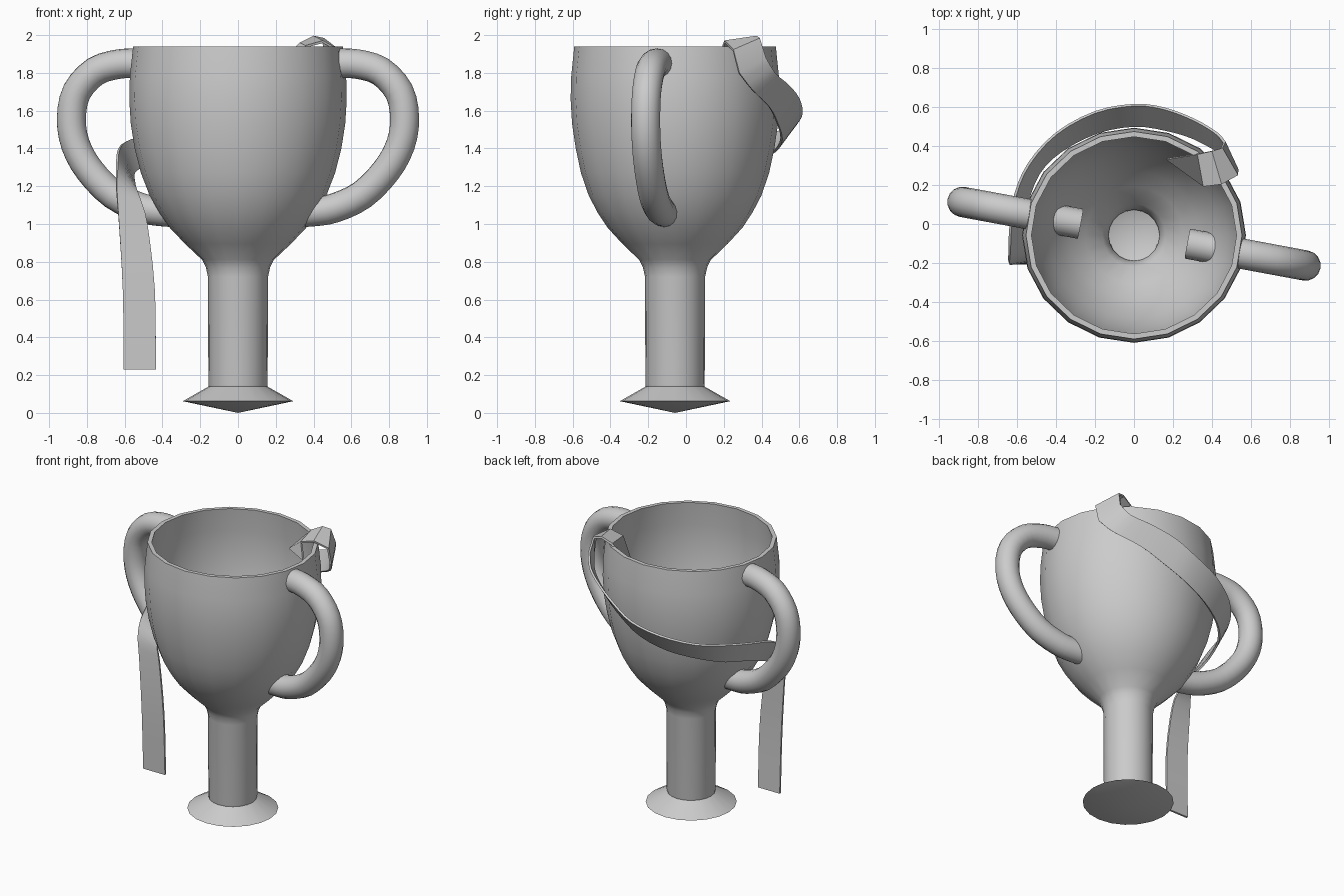
import bpy, bmesh, math
from mathutils import Vector, Matrix

if "Cube" in bpy.data.objects:
    bpy.data.objects.remove(bpy.data.objects["Cube"])


def shade(ob, angle):
    bpy.ops.object.select_all(action='DESELECT')
    ob.select_set(True)
    bpy.context.view_layer.objects.active = ob
    bpy.ops.object.shade_smooth_by_angle(angle=math.radians(angle))


def add_mesh(name, verts, faces, angle=40):
    me = bpy.data.meshes.new(name)
    me.from_pydata([tuple(v) for v in verts], [], faces)
    bm = bmesh.new()
    bm.from_mesh(me)
    bmesh.ops.remove_doubles(bm, verts=bm.verts, dist=1e-5)
    bmesh.ops.recalc_face_normals(bm, faces=bm.faces)
    bm.to_mesh(me)
    bm.free()
    ob = bpy.data.objects.new(name, me)
    bpy.context.collection.objects.link(ob)
    shade(ob, angle)
    return ob


def spline(pts, steps):
    """Catmull-Rom samples through the points."""
    P = [Vector(p) for p in pts]
    P = [2 * P[0] - P[1]] + P + [2 * P[-1] - P[-2]]
    out = []
    for a, b, c, d in zip(P, P[1:], P[2:], P[3:]):
        for k in range(steps):
            t = k / steps
            out.append(0.5 * (2 * b + (c - a) * t + (2 * a - 5 * b + 4 * c - d) * t * t
                              + (3 * b - a - 3 * c + d) * t ** 3))
    return out + [P[-2]]


def bridge(rows, n):
    return [(r * n + i, r * n + (i + 1) % n, (r + 1) * n + (i + 1) % n, (r + 1) * n + i)
            for r in range(rows - 1) for i in range(n)]


# Cup: lathed foot, stem and slightly oval bowl with a thin wall
CY, SIDES, WALL = -0.058, 20, 0.028
foot = [(0.0, 0.0), (0.2925, 0.062), (0.155, 0.14)]
bowl = [(0.157, 0.15), (0.159, 0.72), (0.17, 0.77), (0.19, 0.81), (0.28, 0.895), (0.36, 0.98),
        (0.415, 1.06), (0.465, 1.15), (0.51, 1.27), (0.542, 1.40), (0.562, 1.53), (0.57, 1.66),
        (0.567, 1.78), (0.55, 1.94)]
inner = [(r - WALL, z + (WALL * 0.6 if z < 1.2 else 0)) for r, z in reversed(bowl)]
profile = foot + bowl + inner + [(0.0, 0.12)]
verts = []
for r, z in profile:
    oval = min(1, max(0, (z - 0.8) / 0.6))
    for i in range(SIDES):
        a = math.tau * i / SIDES
        verts.append((r * (1 + 0.01 * oval) * math.cos(a),
                      CY + r * (1 - 0.03 * oval) * math.sin(a), z))
add_mesh("cup", verts, bridge(len(profile), SIDES), 60)

# Two handles: round tubes swept in a radial plane, turned slightly about z
handle_path = [(0.535, 1.85), (0.64, 1.847), (0.768, 1.808), (0.868, 1.70), (0.897, 1.56),
               (0.875, 1.42), (0.80, 1.285), (0.67, 1.155), (0.52, 1.085), (0.40, 1.065), (0.28, 1.06)]
RING, TUBE = 16, 0.078
path = spline([(x, 0, z) for x, z in handle_path], 3)
for name, turn in (("right_handle", -10.5), ("left_handle", 169.5)):
    M = Matrix.Translation((0, -0.05, 0)) @ Matrix.Rotation(math.radians(turn), 4, 'Z')
    verts = []
    for k, p in enumerate(path):
        t = (path[min(k + 1, len(path) - 1)] - path[max(k - 1, 0)]).normalized()
        side = Vector((0, 1, 0))
        up = t.cross(side)
        for i in range(RING):
            a = math.tau * i / RING
            verts.append(M @ (p + TUBE * (math.cos(a) * side + math.sin(a) * up)))
    n = len(verts)
    caps = [tuple(range(RING)), tuple(range(n - RING, n))]
    add_mesh(name, verts, bridge(len(path), RING) + caps)

# Ribbon: pairs of edge points, from inside the rim, round the back, to the hanging end
over_rim = [((0.17, 0.335, 1.79), (0.36, 0.22, 1.80)),
            ((0.33, 0.36, 1.955), (0.36, 0.195, 1.94)),
            ((0.40, 0.375, 1.99), (0.45, 0.205, 1.965)),
            ((0.45, 0.39, 1.98), (0.53, 0.25, 1.92))]
round_back = [((0.465, 0.42, 1.88), (0.53, 0.28, 1.80)),
              ((0.42, 0.47, 1.80), (0.47, 0.35, 1.71)),
              ((0.30, 0.54, 1.74), (0.31, 0.44, 1.62)),
              ((0.15, 0.595, 1.67), (0.16, 0.485, 1.53)),
              ((0.0, 0.612, 1.59), (0.0, 0.505, 1.45)),
              ((-0.20, 0.575, 1.53), (-0.19, 0.47, 1.385)),
              ((-0.40, 0.465, 1.48), (-0.375, 0.375, 1.34)),
              ((-0.54, 0.31, 1.455), (-0.49, 0.26, 1.305)),
              ((-0.61, 0.15, 1.425), (-0.55, 0.10, 1.27)),
              ((-0.635, -0.02, 1.38), (-0.55, -0.03, 1.22)),
              ((-0.64, -0.14, 1.31), (-0.54, -0.12, 1.18)),
              ((-0.643, -0.20, 1.19), (-0.515, -0.17, 1.12)),
              ((-0.63, -0.20, 1.0), (-0.48, -0.19, 1.0)),
              ((-0.61, -0.20, 0.65), (-0.44, -0.20, 0.65)),
              ((-0.605, -0.19, 0.23), (-0.435, -0.19, 0.23))]
edges = [[Vector(p[e]) for p in over_rim] + spline([p[e] for p in round_back], 3) for e in (0, 1)]
verts = [v for pair in zip(*edges) for v in pair]
faces = [(2 * i, 2 * i + 1, 2 * i + 3, 2 * i + 2) for i in range(len(edges[0]) - 1)]
ribbon = add_mesh("ribbon", verts, faces, 25)
solid = ribbon.modifiers.new("thickness", 'SOLIDIFY')
solid.thickness = 0.014
solid.offset = 0
bpy.ops.object.modifier_apply(modifier=solid.name)
shade(ribbon, 25)
